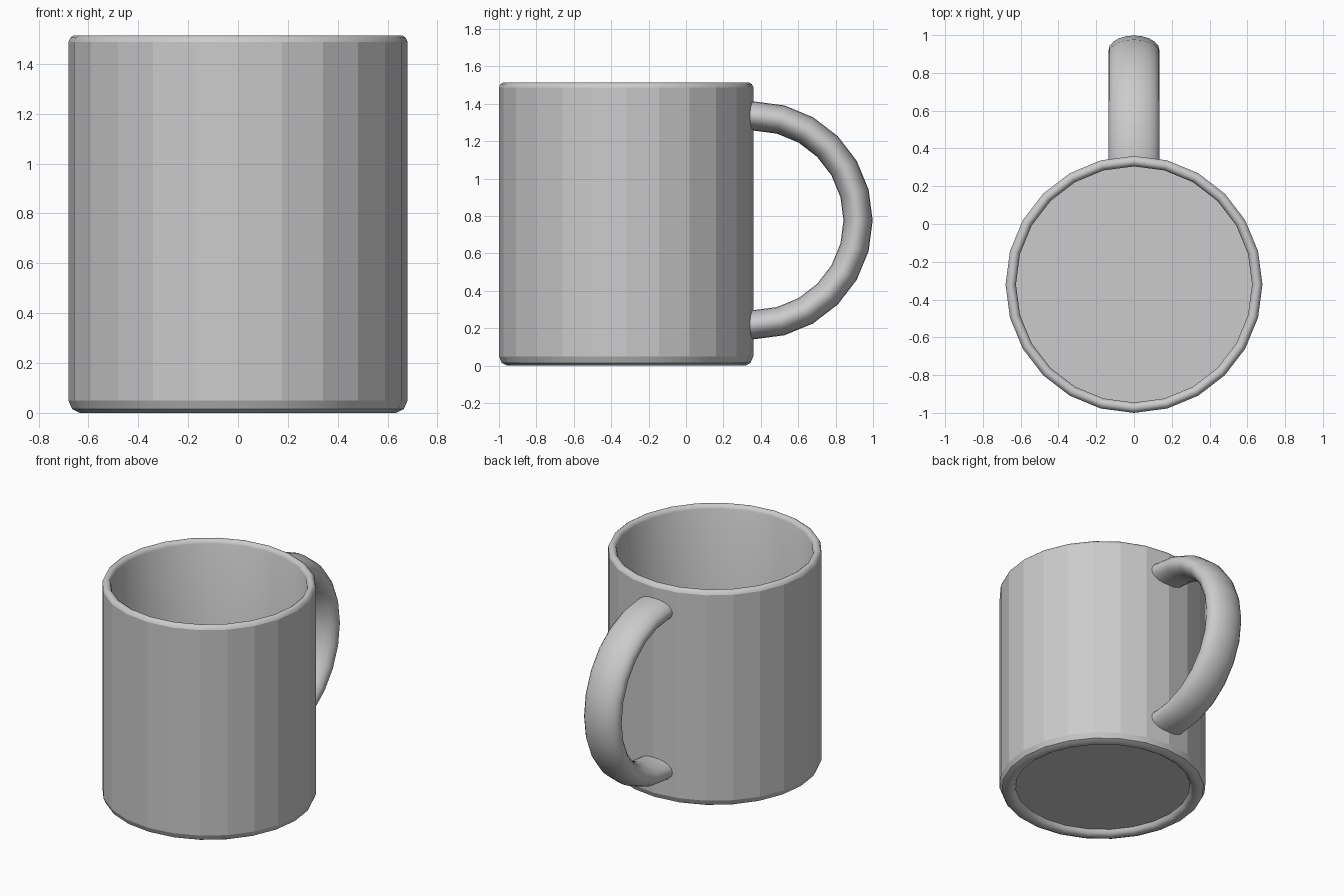
import bpy
import bmesh
from math import sin, cos, pi, radians

cube = bpy.data.objects.get("Cube")
if cube:
    bpy.data.objects.remove(cube, do_unlink=True)

# Single plain ceramic colour
ceramic = bpy.data.materials.new("grey ceramic")
ceramic.use_nodes = True
colour = (0.6, 0.6, 0.6, 1)
ceramic.diffuse_color = colour
ceramic.node_tree.nodes["Principled BSDF"].inputs["Base Color"].default_value = colour


def skin(bm, rings, closed=True):
    """Bridge consecutive rings of vertices with quads."""
    for a, b in zip(rings, rings[1:]):
        n = len(a)
        for i in range(n):
            j = (i + 1) % n
            bm.faces.new((a[i], a[j], b[j], b[i]))
    for ring in (rings[0], rings[-1]):
        bm.faces.new(ring)
    bmesh.ops.recalc_face_normals(bm, faces=bm.faces)


def finish(bm, name):
    mesh = bpy.data.meshes.new(name)
    bm.to_mesh(mesh)
    bm.free()
    mesh.materials.append(ceramic)
    obj = bpy.data.objects.new(name, mesh)
    bpy.context.collection.objects.link(obj)
    bpy.ops.object.select_all(action="DESELECT")
    obj.select_set(True)
    bpy.context.view_layer.objects.active = obj
    bpy.ops.object.shade_smooth_by_angle(angle=radians(40))
    return obj


# Cup: turned profile from recessed base, over the rim, to the inner floor
SIDES, RADIUS, HEIGHT, CENTRE_Y = 24, 0.68, 1.513, -0.32
INNER = RADIUS - 0.055
profile = [
    (0.575, 0.035), (0.585, 0.012), (0.605, 0), (0.635, 0), (0.665, 0.015), (RADIUS, 0.05),
    (RADIUS, HEIGHT - 0.025), (RADIUS - 0.008, HEIGHT - 0.008), (RADIUS - 0.02, HEIGHT),
    (INNER + 0.02, HEIGHT), (INNER + 0.008, HEIGHT - 0.008), (INNER, HEIGHT - 0.025),
    (INNER, 0.08),
]
bm = bmesh.new()
rings = [[bm.verts.new((r * cos(2 * pi * i / SIDES), CENTRE_Y + r * sin(2 * pi * i / SIDES), z))
          for i in range(SIDES)] for r, z in profile]
skin(bm, rings)
cup = finish(bm, "cup")

# The tall outer wall panels stay faceted
for face in cup.data.polygons:
    c = face.center
    outward = face.normal.x * c.x + face.normal.y * (c.y - CENTRE_Y)
    if face.area > 0.1 and outward > 0.3:
        face.use_smooth = False

# Handle: oval section swept round a half circle, ends sunk in the wall
SECTION, STEPS = 20, 12
BEND, MID_Y, MID_Z = 0.558, 0.362, 0.777
path = [(MID_Y + BEND * cos(a), MID_Z + BEND * sin(a), a)
        for a in (pi / 2 - pi * k / STEPS for k in range(STEPS + 1))]
path.insert(0, (0.32, MID_Z + BEND, pi / 2))
path.append((0.32, MID_Z - BEND, -pi / 2))
bm = bmesh.new()
rings = []
for y, z, a in path:
    ring = []
    for i in range(SECTION):
        t = 2 * pi * i / SECTION
        out = 0.078 * sin(t)
        ring.append(bm.verts.new((0.135 * cos(t), y + out * cos(a), z + out * sin(a))))
    rings.append(ring)
skin(bm, rings)
finish(bm, "handle")
